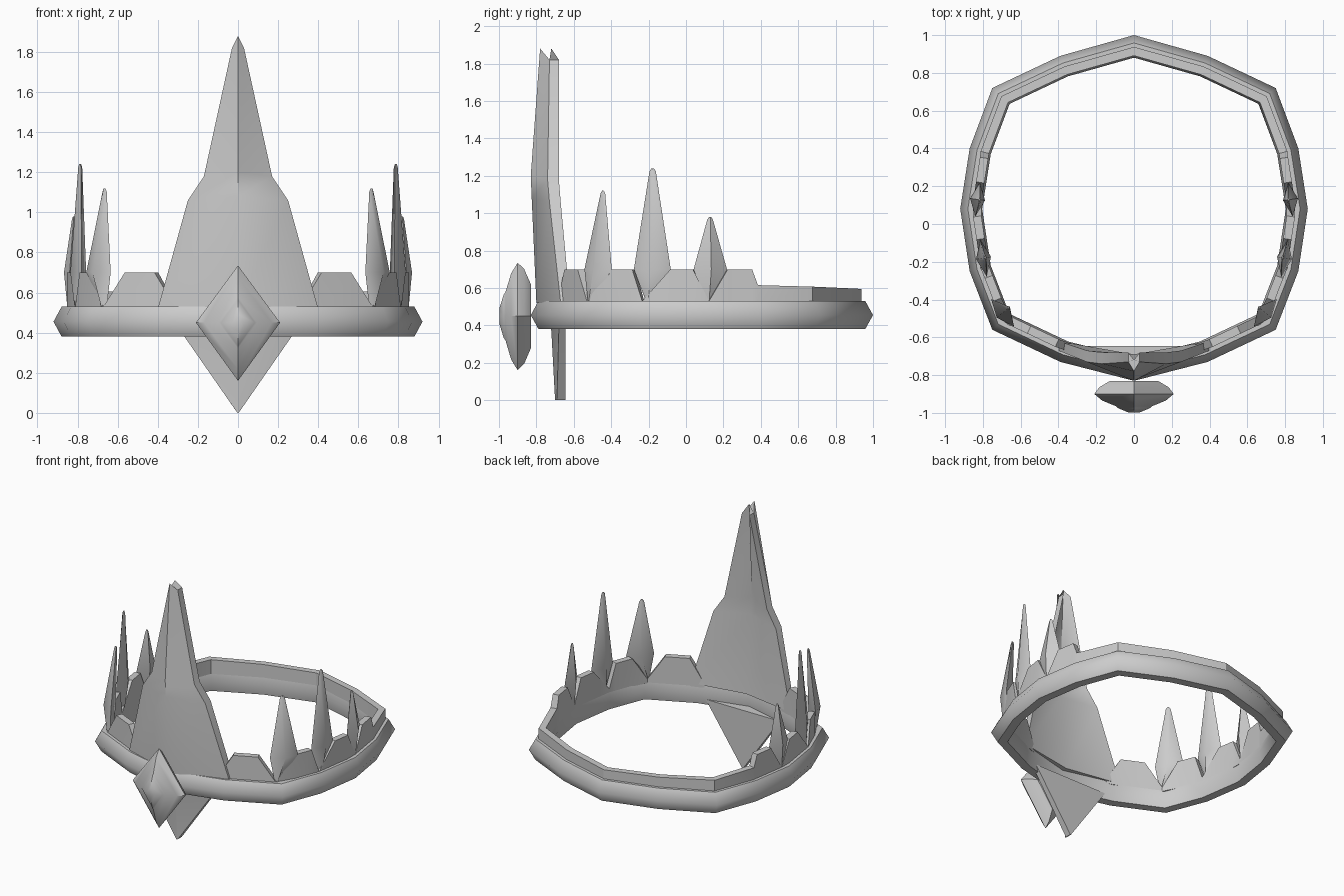
import bpy, bmesh
from mathutils import Vector

if "Cube" in bpy.data.objects:
    bpy.data.objects.remove(bpy.data.objects["Cube"])


def make(name, rings, closed=False, mirror=False, angle=40):
    """Loft equal-length rings into a mesh; cap the ends unless closed."""
    bm = bmesh.new()
    rows = [[bm.verts.new(p) for p in r] for r in rings]
    n = len(rows[0])
    for i in range(len(rows) if closed else len(rows) - 1):
        a, b = rows[i], rows[(i + 1) % len(rows)]
        for j in range(n):
            k = (j + 1) % n
            bm.faces.new((a[j], a[k], b[k], b[j]))
    if not closed:
        bm.faces.new(rows[0])
        bm.faces.new(rows[-1])
    bmesh.ops.recalc_face_normals(bm, faces=bm.faces)
    me = bpy.data.meshes.new(name)
    bm.to_mesh(me)
    bm.free()
    ob = bpy.data.objects.new(name, me)
    bpy.context.collection.objects.link(ob)
    if mirror:
        ob.modifiers.new("Mirror", 'MIRROR').use_mirror_merge = False
    bpy.ops.object.select_all(action='DESELECT')
    ob.select_set(True)
    bpy.context.view_layer.objects.active = ob
    bpy.ops.object.shade_smooth_by_angle(angle=angle * 3.14159 / 180)
    return ob


# Outer outline of the head band, front to back, then mirrored
half = [(0, -.83), (.39, -.73), (.75, -.56), (.87, -.25), (.92, .08),
        (.87, .40), (.75, .72), (.39, .89), (0, 1.0)]
outline = [Vector(p) for p in half + [(-x, y) for x, y in half[-2:0:-1]]]


def inset(d):
    """Mitred inward offset of the outline."""
    out = []
    for i, p in enumerate(outline):
        e1 = (p - outline[i - 1]).normalized()
        e2 = (outline[(i + 1) % len(outline)] - p).normalized()
        n1, n2 = Vector((-e1.y, e1.x)), Vector((-e2.y, e2.x))
        m = (n1 + n2).normalized()
        out.append(p + m * d / m.dot(n1))
    return out


def at_y(path, y):
    """Point of the right half of a path at a given depth."""
    for a, b in zip(path[:8], path[1:9]):
        if a.y <= y <= b.y:
            return a.lerp(b, (y - a.y) / (b.y - a.y))
    return path[8] if y > 0 else path[0]


# Head band
profile = [(0, .455), (.04, .53), (.10, .53), (.115, .455), (.10, .38), (.04, .38)]
loops = [(inset(d), z) for d, z in profile]
make("head_band", [[(l[i].x, l[i].y, z) for l, z in loops] for i in range(16)],
     closed=True, angle=60)

# Toothed wall standing on the band, low at the back
outer, inner = inset(.06), inset(.105)
mid = inset(.083)
stations = [(-.665, .53), (-.63, .70), (-.56, .70), (-.51, .53), (-.40, .70),
            (-.28, .70), (-.21, .53), (-.08, .70), (.04, .70), (.12, .53),
            (.22, .70), (.35, .70), (.39, .615)]
stations += [(mid[6].y, .607), (mid[7].y, .60), (mid[8].y, .595)]
rings = []
for y, z in stations:
    m = at_y(mid, y)
    i = min(range(9), key=lambda k: (mid[k] - m).length)
    if (mid[i] - m).length < .02:
        a, b = outer[i], inner[i]
    else:
        t = at_y(mid, y + .01) - at_y(mid, y - .01)
        n = Vector((t.y, -t.x)).normalized() * .022
        a, b = m + n, m - n
    rings.append([(a.x, a.y, .50), (a.x, a.y, z), (b.x, b.y, z), (b.x, b.y, .50)])
make("toothed_wall", rings, mirror=True, angle=30)


# Side spikes: pointed foot, wide waist, tall tip
def spike(name, y, foot_y, half_w, height, lean):
    foot, c = at_y(mid, foot_y), at_y(mid, y)
    t = (at_y(mid, y + .06) - at_y(mid, y - .06)).normalized()
    n = Vector((t.y, -t.x))

    def ring(o, w, d, z):
        return [(*(o + v), z) for v in (t * w, n * d, -t * w, -n * d)]
    tip = c - n * lean
    make(name, [ring(foot, .008, .02, .51), ring(c, half_w, .04, .70),
                ring(tip, half_w * .17, .010, height - .015),
                ring(tip, half_w * .06, .005, height)], mirror=True, angle=50)


spike("front_spike", -.47, -.51, .095, 1.12, .04)
spike("middle_spike", -.18, -.20, .10, 1.24, .01)
spike("rear_spike", .13, .12, .09, .98, .01)

# Tall front blade: ridged in front, hollow behind
# (side z, centre z, half width, front ridge, side front, side back, centre back)
blade = [(.52, .52, .40, -.80, -.67, -.62, -.69),
         (1.06, 1.08, .25, -.825, -.73, -.67, -.74),
         (1.18, 1.20, .17, -.83, -.74, -.68, -.75),
         (1.82, 1.88, .03, -.78, -.73, -.68, -.72)]
make("front_blade", [[(0, f, cz), (x, sf, z), (x, sb, z), (0, b, cz), (-x, sb, z), (-x, sf, z)]
                     for z, cz, x, f, sf, sb, b in blade])

# Point hanging below the band
drop = [(.42, .295, -.73, -.68), (.37, .26, -.72, -.68), (0, .003, -.70, -.69)]
make("lower_point", [[(0, f, z), (x, s, z), (x, -.645, z), (-x, -.645, z), (-x, s, z)]
                     for z, x, f, s in drop], angle=25)

# Faceted diamond gem
gem = [(-.83, .60), (-.865, .88), (-.90, 1), (-.935, .80), (-.965, .45), (-.975, .40), (-.998, .14)]
make("front_gem", [[(.21 * s, y, .45), (0, y, .45 + .285 * s), (-.21 * s, y, .45), (0, y, .45 - .29 * s)]
                   for y, s in gem], angle=35)
